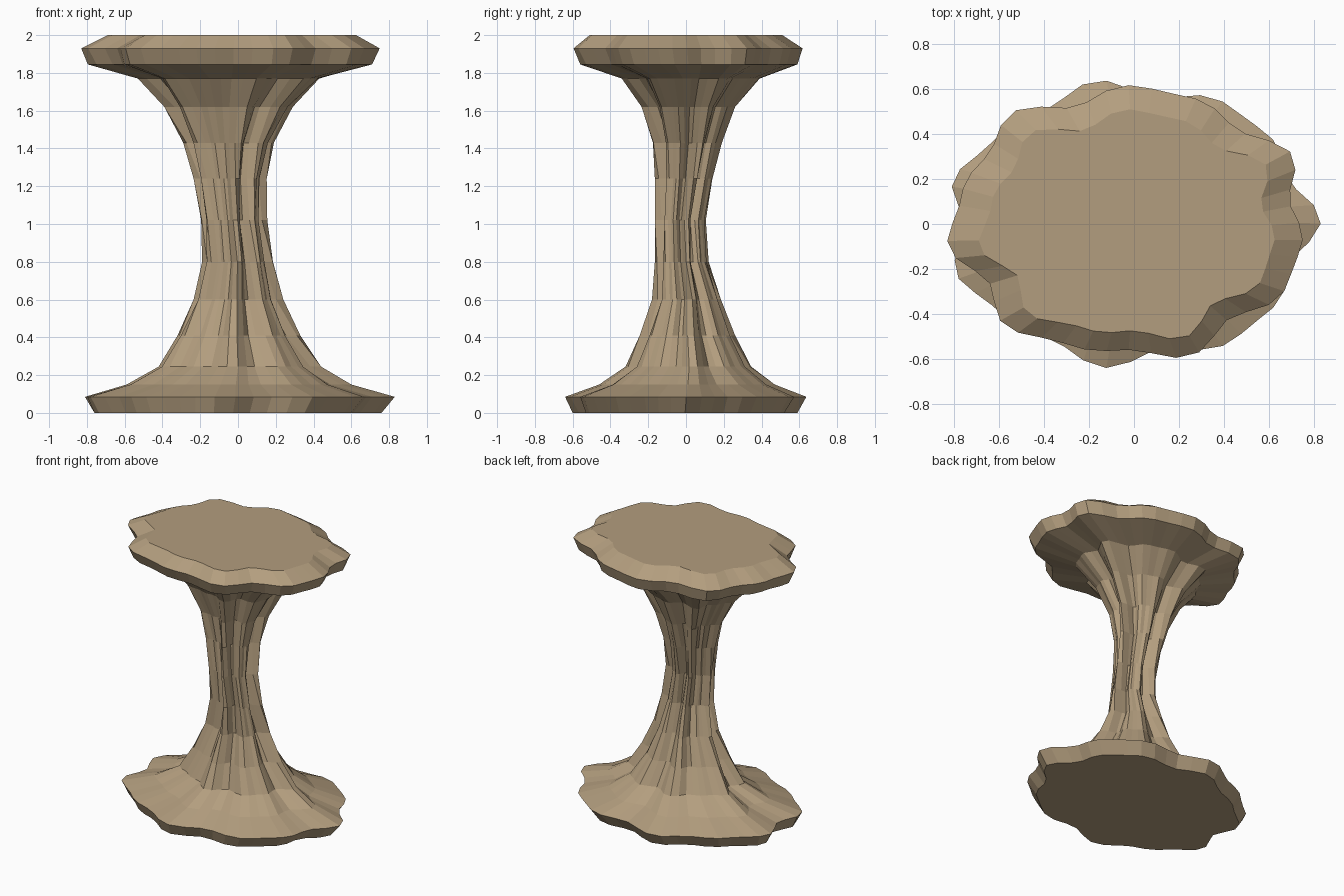
import bpy, bmesh
from math import cos, sin, pi, radians

if "Cube" in bpy.data.objects:
    bpy.data.objects.remove(bpy.data.objects["Cube"])

SEGMENTS = 48
# height, left, right, front, back extents of each ring
RINGS = [
    (0.00, -0.76, 0.76, -0.60, 0.59),
    (0.085, -0.81, 0.83, -0.64, 0.637),
    (0.15, -0.59, 0.60, -0.46, 0.47),
    (0.245, -0.42, 0.44, -0.32, 0.345),
    (0.41, -0.32, 0.33, -0.245, 0.26),
    (0.60, -0.235, 0.24, -0.18, 0.185),
    (0.80, -0.19, 0.185, -0.165, 0.12),
    (1.02, -0.195, 0.155, -0.165, 0.105),
    (1.24, -0.235, 0.152, -0.165, 0.14),
    (1.43, -0.29, 0.19, -0.175, 0.19),
    (1.62, -0.39, 0.29, -0.235, 0.26),
    (1.77, -0.53, 0.43, -0.34, 0.39),
    (1.845, -0.795, 0.71, -0.56, 0.59),
    (1.93, -0.83, 0.75, -0.595, 0.617),
    (2.00, -0.69, 0.625, -0.51, 0.51),
]


def fit(values, low, high):
    a, b = min(values), max(values)
    return [low + (v - a) * (high - low) / (b - a) for v in values]


def ring_points(z, x0, x1, y0, y1):
    """Rippled oval whose ripples turn slowly with height."""
    twist = radians(30) * z / 2
    radius = (x1 - x0) / 2 - 0.02
    xs, ys = [], []
    for i in range(SEGMENTS):
        a = 2 * pi * i / SEGMENTS
        r = radius + 0.034 * cos(7 * (a - twist)) + 0.025 * cos(11 * (a - twist))
        xs.append(r * cos(a))
        ys.append(r * sin(a))
    return [(x, y, z) for x, y in zip(fit(xs, x0, x1), fit(ys, y0, y1))]


# rippled pedestal: loft the rings and cap both ends
bm = bmesh.new()
loops = [[bm.verts.new(p) for p in ring_points(*ring)] for ring in RINGS]
for low, high in zip(loops, loops[1:]):
    for i in range(SEGMENTS):
        j = (i + 1) % SEGMENTS
        bm.faces.new((low[i], low[j], high[j], high[i]))
bm.faces.new(loops[0][::-1])
bm.faces.new(loops[-1])
mesh = bpy.data.meshes.new("rippled_pedestal")
bm.to_mesh(mesh)
bm.free()
pedestal = bpy.data.objects.new("rippled_pedestal", mesh)
bpy.context.collection.objects.link(pedestal)

# sandy stone colour
stone = bpy.data.materials.new("sandstone")
stone.diffuse_color = (0.45, 0.34, 0.21, 1)
stone.use_nodes = True
stone.node_tree.nodes["Principled BSDF"].inputs["Base Color"].default_value = stone.diffuse_color
mesh.materials.append(stone)
